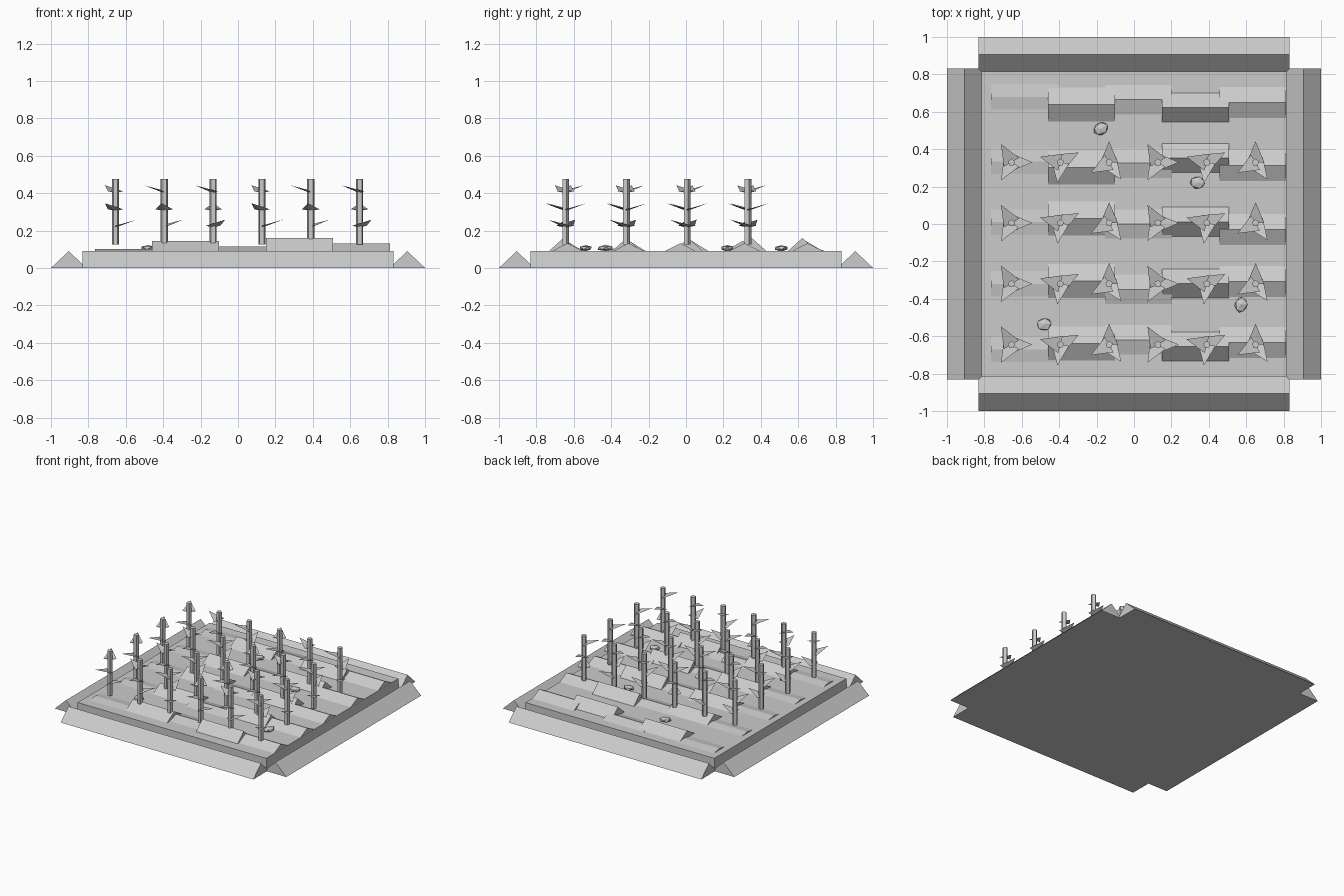
import bpy, bmesh, math, random
from mathutils import Vector, Matrix

if "Cube" in bpy.data.objects:
    bpy.data.objects.remove(bpy.data.objects["Cube"])


def make_object(name, bm):
    bmesh.ops.recalc_face_normals(bm, faces=bm.faces[:])
    mesh = bpy.data.meshes.new(name)
    bm.to_mesh(mesh)
    bm.free()
    ob = bpy.data.objects.new(name, mesh)
    bpy.context.collection.objects.link(ob)
    return ob


def add_prism(bm, x0, x1, y, half, z0, z1, rot=0.0):
    """Triangular ridge running along x, turned about z by rot."""
    m = Matrix.Rotation(rot, 3, 'Z')
    ends = [[bm.verts.new(m @ Vector(p)) for p in
             ((x, y - half, z0), (x, y + half, z0), (x, y, z1))] for x in (x0, x1)]
    a, b = ends
    bm.faces.new(a)
    bm.faces.new(b[::-1])
    for i in range(3):
        j = (i + 1) % 3
        bm.faces.new((a[i], a[j], b[j], b[i]))


TOP = 0.09

# Soil bed slab
bm = bmesh.new()
bmesh.ops.create_cube(bm, size=1, matrix=Matrix.Translation((0, 0, TOP / 2))
                      @ Matrix.Diagonal((1.63, 1.63, TOP, 1)))
make_object("soil_bed", bm)

# Four border banks
for k, side in enumerate(("front", "right", "back", "left")):
    bm = bmesh.new()
    add_prism(bm, -0.832, 0.832, -0.905, 0.095, 0, TOP, k * math.pi / 2)
    make_object(side + "_bank", bm)

# Furrow mounds: five overlapping clods in each of five rows
heights = (0.101, 0.145, 0.115, 0.16, 0.132)
halves = (0.08, 0.094, 0.085, 0.08, 0.087)
ridges = ((-0.67, -0.64, -0.62, -0.655, -0.633),
          (-0.32, -0.305, -0.35, -0.318, -0.307),
          (0.01, 0.03, 0.0, 0.012, -0.03),
          (0.335, 0.303, 0.325, 0.352, 0.313),
          (0.68, 0.64, 0.665, 0.622, 0.65))
for r, row in enumerate(ridges):
    bm = bmesh.new()
    for s, y in enumerate(row):
        xc = -0.585 + 0.305 * s
        add_prism(bm, xc - 0.179, xc + 0.179, y, halves[s], TOP - 0.002, heights[s])
    make_object(f"furrow_{r + 1}", bm)


# Plants: five-sided stalk with three pointed leaves
def add_leaf(bm, centre, z, angle):
    m = Matrix.Translation((centre[0], centre[1], z)) @ Matrix.Rotation(angle, 4, 'Z')
    v = [bm.verts.new(m @ Vector(p)) for p in
         ((0, -0.047, 0), (0, 0.047, 0), (0, 0, -0.010), (0.112, 0, 0.032))]
    for f in ((0, 1, 2), (0, 1, 3), (1, 2, 3), (2, 0, 3)):
        bm.faces.new([v[i] for i in f])


leaf_turns = ((0, 240, 120), (28, 262, 165), (305, 90, 210))
for r in range(4):
    for c in range(6):
        pos = (-0.655 + 0.261 * c, -0.645 + 0.325 * r)
        bm = bmesh.new()
        bmesh.ops.create_cone(bm, cap_ends=True, segments=5, radius1=0.02, radius2=0.02,
                              depth=0.35, matrix=Matrix.Translation((*pos, 0.30)))
        for z, turn in zip((0.226, 0.314, 0.41), leaf_turns[c % 3]):
            add_leaf(bm, pos, z, math.radians(turn))
        make_object(f"plant_{r + 1}_{c + 1}", bm)

# Scattered stones
random.seed(4)
stones = ((-0.48, -0.535, 10), (0.573, -0.432, 75), (0.34, 0.22, 0), (-0.178, 0.51, 30))
for i, (x, y, turn) in enumerate(stones):
    bm = bmesh.new()
    bmesh.ops.create_icosphere(bm, subdivisions=1, radius=1)
    for v in bm.verts:
        v.co *= random.uniform(0.9, 1.1)
    ob = make_object(f"stone_{i + 1}", bm)
    ob.data.transform(Matrix.Translation((x, y, 0.106))
                      @ Matrix.Rotation(math.radians(turn), 4, 'Z')
                      @ Matrix.Diagonal((0.044, 0.036, 0.017, 1)))
